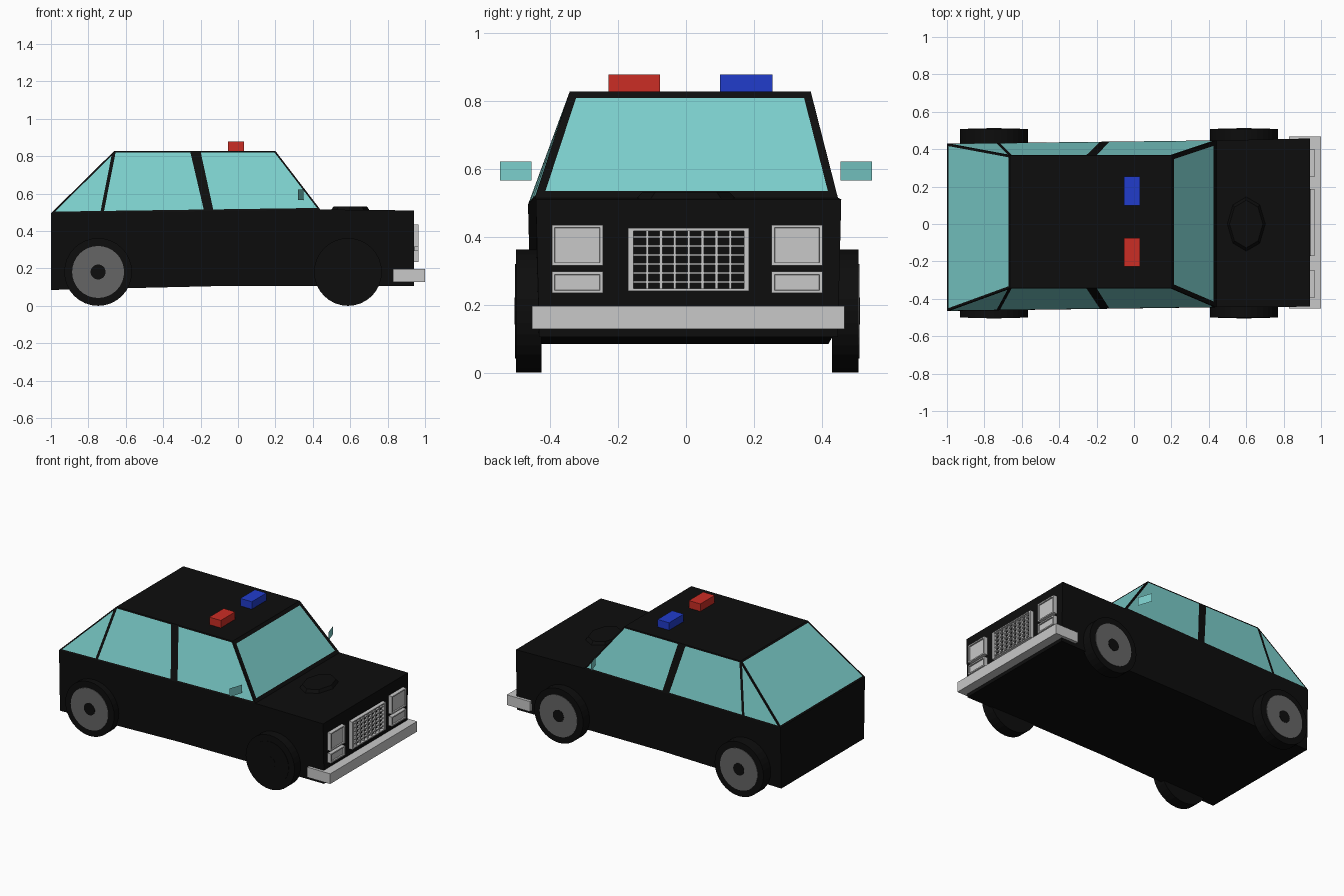
import bpy, bmesh
from math import pi
from mathutils import Matrix, Vector

cube = bpy.data.objects.get("Cube")
if cube:
    bpy.data.objects.remove(cube)


def material(name, r, g, b):
    m = bpy.data.materials.new(name)
    m.use_nodes = True
    m.diffuse_color = (r, g, b, 1)
    m.node_tree.nodes["Principled BSDF"].inputs["Base Color"].default_value = (r, g, b, 1)
    return m


BLACK = material("black paint", 0.004, 0.004, 0.004)
GLASS = material("teal glass", 0.2, 0.62, 0.6)
CHROME = material("light grey trim", 0.58, 0.58, 0.58)
HUB = material("dark grey hub", 0.13, 0.13, 0.13)
RED = material("red lamp", 0.6, 0.026, 0.018)
BLUE = material("blue lamp", 0.015, 0.045, 0.6)


def finish(name, bm, *mats):
    mesh = bpy.data.meshes.new(name)
    bm.to_mesh(mesh)
    bm.free()
    for m in mats:
        mesh.materials.append(m)
    ob = bpy.data.objects.new(name, mesh)
    bpy.context.collection.objects.link(ob)
    return ob


def add_box(bm, lo, hi):
    lo, hi = Vector(lo), Vector(hi)
    mat = Matrix.Translation((lo + hi) / 2) @ Matrix.Diagonal((*(hi - lo), 1))
    return bmesh.ops.create_cube(bm, size=1, matrix=mat)["verts"]


def box(name, lo, hi, mat):
    bm = bmesh.new()
    add_box(bm, lo, hi)
    return finish(name, bm, mat)


def disc(name, x, y0, y1, radius, mat):
    bm = bmesh.new()
    place = Matrix.Translation((x, (y0 + y1) / 2, 0.181)) @ Matrix.Rotation(pi / 2, 4, "X")
    bmesh.ops.create_cone(bm, cap_ends=True, segments=32, radius1=radius, radius2=radius,
                          depth=abs(y1 - y0), matrix=place)
    return finish(name, bm, mat)


# Belt line shared by the lower body and the cabin
REAR, PILLAR, NOSE = -1.0, 0.44, 0.94
BELT = {-1: ((REAR, -0.465, 0.495), (PILLAR, -0.445, 0.515)),
        1: ((REAR, 0.43, 0.495), (PILLAR, 0.447, 0.515))}
ROOF_Y = {-1: -0.342, 1: 0.367}
ROOF_Z = 0.828


def belt(x, side):
    a, b = (Vector(p) for p in BELT[side])
    return a.lerp(b, (x - REAR) / (PILLAR - REAR))


# Lower body: cross-sections joined from tail to nose
bm = bmesh.new()
rings = []
for x, floor in ((REAR, 0.085), (-0.13, 0.105), (PILLAR, 0.105), (NOSE, 0.105)):
    if x == NOSE:
        right, left = Vector((x, -0.442, 0.51)), Vector((x, 0.457, 0.51))
    else:
        right, left = belt(x, -1), belt(x, 1)
    points = [(x, right.y + 0.01, floor), right, left, (x, left.y - 0.01, floor)]
    rings.append([bm.verts.new(p) for p in points])
for a, b in zip(rings, rings[1:]):
    for i in range(4):
        j = (i + 1) % 4
        bm.faces.new((a[i], a[j], b[j], b[i]))
bm.faces.new(rings[0])
bm.faces.new(rings[-1])
bmesh.ops.recalc_face_normals(bm, faces=bm.faces)
finish("lower_body", bm, BLACK)

# Cabin: side strips between pillars, then glass inset into the window strips
bm = bmesh.new()
LOW = (REAR, -0.727, -0.172, -0.14, PILLAR)
HIGH = (-0.662, -0.662, -0.247, -0.21, 0.2)
panes, low, high = [], {}, {}
for side in (-1, 1):
    low[side] = [bm.verts.new(belt(x, side)) for x in LOW]
    high[side] = [bm.verts.new((x, ROOF_Y[side], ROOF_Z)) for x in HIGH[1:]]
    high[side].insert(0, high[side][0])
    for i in range(4):
        corners = [low[side][i], low[side][i + 1], high[side][i + 1], high[side][i]]
        face = bm.faces.new(list(dict.fromkeys(corners)))
        if i != 2:
            panes.append((face, 0.009))
for end, border in ((0, 0.012), (-1, 0.024)):
    face = bm.faces.new((low[-1][end], low[1][end], high[1][end], high[-1][end]))
    panes.append((face, border))
bm.faces.new(high[-1][1:] + high[1][:0:-1])
bmesh.ops.recalc_face_normals(bm, faces=bm.faces)
for face, border in panes:
    bmesh.ops.inset_individual(bm, faces=[face], thickness=border, use_even_offset=True)
    face.material_index = 1
finish("cabin", bm, BLACK, GLASS)

# Hood scoop
bm = bmesh.new()
bmesh.ops.create_cone(bm, cap_ends=True, segments=8, radius1=1, radius2=0.85, depth=1,
                      matrix=Matrix.Translation((0.6, 0, 0.52))
                      @ Matrix.Diagonal((0.105, 0.15, 0.024, 1)))
finish("hood_scoop", bm, BLACK)

# Wheels with hub plates; the front right one is plain black
for side, inner, outer in ((-1, -0.425, -0.5), (1, 0.43, 0.507)):
    for end, x in (("front", 0.588), ("rear", -0.748)):
        name = end + ("_left" if side > 0 else "_right")
        tyre = disc(name + "_tyre", x, inner, outer, 0.181, BLACK)
        plain = name == "front_right"
        disc(name + "_hub", x, outer, outer + side * 0.003, 0.139, BLACK if plain else HUB)
        disc(name + "_cap", x, outer, outer + side * 0.005, 0.04, BLACK)

# Bumper
box("front_bumper", (0.83, -0.453, 0.128), (1.0, 0.467, 0.196), CHROME)

# Headlights with a recessed lens
for side, y in (("right", -0.395), ("left", 0.252)):
    for part, z0, z1 in (("headlight", 0.315, 0.435), ("turn_light", 0.234, 0.297)):
        bm = bmesh.new()
        add_box(bm, (0.92, y, z0), (0.966, y + 0.15, z1))
        front = max(bm.faces, key=lambda f: f.calc_center_median().x)
        bmesh.ops.inset_individual(bm, faces=[front], thickness=0.012)
        bmesh.ops.inset_individual(bm, faces=[front], thickness=0.002, depth=-0.008)
        finish(f"{side}_{part}", bm, CHROME)

# Grille: frame and crossing bars over a dark backing
Y0, Y1, Z0, Z1, RIM = -0.17, 0.186, 0.24, 0.425, 0.015
box("grille_backing", (0.93, Y0, Z0), (0.943, Y1, Z1), BLACK)
bm = bmesh.new()
for y in (Y0, Y1 - RIM):
    add_box(bm, (0.93, y, Z0), (0.966, y + RIM, Z1))
for z in (Z0, Z1 - RIM / 2):
    add_box(bm, (0.93, Y0, z), (0.966, Y1, z + RIM / 2))
for i in range(1, 8):
    y = Y0 + RIM + (Y1 - Y0 - 2 * RIM) * i / 8
    add_box(bm, (0.94, y - 0.004, Z0), (0.958, y + 0.004, Z1))
for i in range(1, 7):
    z = Z0 + (Z1 - Z0) * i / 7
    add_box(bm, (0.94, Y0, z - 0.003), (0.957, Y1, z + 0.003))
finish("grille", bm, CHROME)

# Side mirrors: thin swept-back plates
for side, name in ((-1, "right_mirror"), (1, "left_mirror")):
    bm = bmesh.new()
    corners = [(0.35, 0.455, 0.565), (0.32, 0.547, 0.565), (0.32, 0.547, 0.621), (0.35, 0.455, 0.621)]
    face = bm.faces.new([bm.verts.new((x, side * y, z)) for x, y, z in corners])
    face.normal_update()
    if face.normal.x > 0:
        face.normal_flip()
    finish(name, bm, GLASS)

# Roof lamps
box("red_roof_lamp", (-0.053, -0.228, 0.825), (0.032, -0.076, 0.878), RED)
box("blue_roof_lamp", (-0.053, 0.1, 0.825), (0.032, 0.254, 0.878), BLUE)
